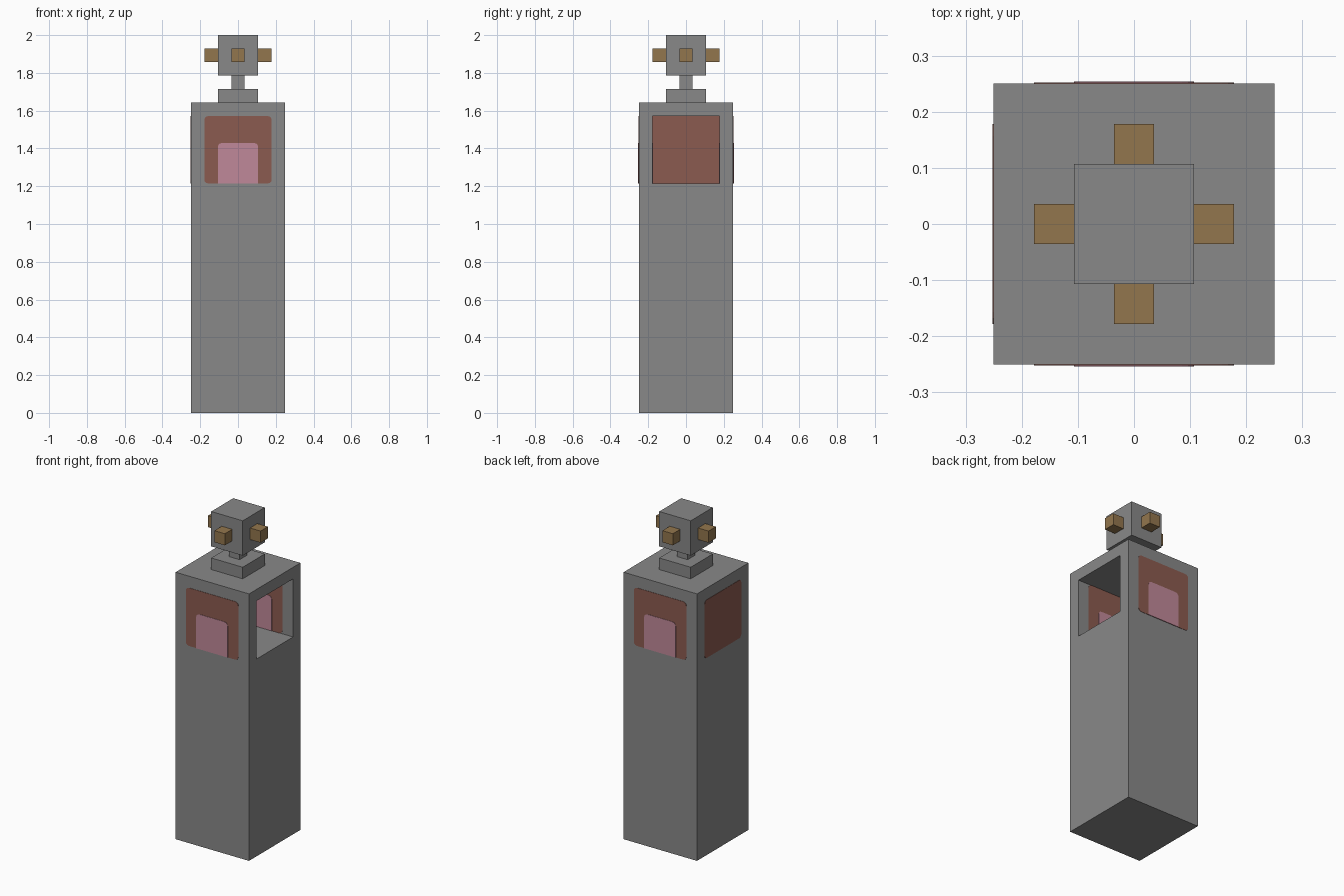
import bpy, bmesh
from math import pi, sin, cos
from mathutils import Matrix, Vector

cube = bpy.data.objects.get("Cube")
if cube:
    bpy.data.objects.remove(cube, do_unlink=True)

U = 1 / 14  # building unit: the model is 28 units tall


def material(name, rgb):
    m = bpy.data.materials.new(name)
    m.use_nodes = True
    m.diffuse_color = (*rgb, 1)
    m.node_tree.nodes["Principled BSDF"].inputs["Base Color"].default_value = (*rgb, 1)
    return m


GREY = material("stone grey", (0.25, 0.25, 0.25))
BROWN = material("red brown", (0.26, 0.105, 0.08))
PINK = material("pink", (0.53, 0.25, 0.32))
GOLD = material("dull gold", (0.29, 0.18, 0.075))


def finish(bm, name, *mats):
    bmesh.ops.recalc_face_normals(bm, faces=bm.faces)
    mesh = bpy.data.meshes.new(name)
    bm.to_mesh(mesh)
    bm.free()
    for m in mats:
        mesh.materials.append(m)
    obj = bpy.data.objects.new(name, mesh)
    bpy.context.collection.objects.link(obj)
    return obj


def box_mesh(half, z0, z1):
    bm = bmesh.new()
    bmesh.ops.create_cube(bm, size=1)
    bmesh.ops.scale(bm, vec=(2 * half * U, 2 * half * U, (z1 - z0) * U), verts=bm.verts)
    bmesh.ops.translate(bm, vec=(0, 0, (z0 + z1) / 2 * U), verts=bm.verts)
    return bm


def panel(name, half, z0, z1, r_low, r_top, mat, thick, angle, dist):
    """Thin rounded plate lying on a wall, turned about z to its side."""
    bm = bmesh.new()
    verts = []
    corners = [(1, z1, r_top, 0), (-1, z1, r_top, 1), (-1, z0, r_low, 2), (1, z0, r_low, 3)]
    for sx, z, r, quarter in corners:
        cz = z - r if quarter < 2 else z + r
        for i in range(4 if r else 1):
            a = (quarter + i / 3) * pi / 2
            x = sx * (half - r) + r * cos(a)
            verts.append(bm.verts.new((x * U, -dist * U, (cz + r * sin(a)) * U)))
    face = bm.faces.new(verts)
    out = bmesh.ops.extrude_face_region(bm, geom=[face])
    moved = [g for g in out["geom"] if isinstance(g, bmesh.types.BMVert)]
    bmesh.ops.translate(bm, vec=(0, -thick, 0), verts=moved)
    bm.transform(Matrix.Rotation(angle, 4, "Z"))
    return finish(bm, name, mat)


# Tower body with a chamber open on the left side
bm = box_mesh(3.5, 0, 23)
for co, no in (((0, 0, 17 * U), (0, 0, 1)), ((0, 0, 22 * U), (0, 0, 1)),
               ((0, -2.5 * U, 0), (0, 1, 0)), ((0, 2.5 * U, 0), (0, 1, 0))):
    side = [f for f in bm.faces if f.calc_center_median().x > 3.4 * U]
    geom = set(side)
    for f in side:
        geom.update(f.edges, f.verts)
    bmesh.ops.bisect_plane(bm, geom=list(geom), plane_co=co, plane_no=no)
centre = Vector((3.5 * U, 0, 19.5 * U))
opening = min(bm.faces, key=lambda f: (f.calc_center_median() - centre).length)
inner = bmesh.ops.extrude_discrete_faces(bm, faces=[opening])["faces"][0]
bmesh.ops.translate(bm, vec=(-6 * U, 0, 0), verts=inner.verts)
inner.material_index = 1
finish(bm, "tower_body", GREY, BROWN)

# Painted panels outside, and on the chamber walls inside
walls = [("front", 0, 3.5), ("back", pi, 3.5),
         ("inner_front", pi, -2.5), ("inner_back", 0, -2.5)]
for side, angle, dist in walls:
    panel(side + "_panel", 2.5, 17, 22, 0.3, 0.3, BROWN, 0.002, angle, dist)
    panel(side + "_arch", 1.5, 17, 20, 0, 0.3, PINK, 0.004, angle, dist)
panel("right_panel", 2.5, 17, 22, 0.3, 0.3, BROWN, 0.002, -pi / 2, 3.5)

# Stepped top
for name, half, z0, z1 in (("plinth", 1.5, 23, 24), ("neck", 0.5, 24, 25), ("head", 1.5, 25, 28)):
    finish(box_mesh(half, z0, z1), name, GREY)

# Four knobs around the head
for i, side in enumerate(("front", "left", "back", "right")):
    bm = box_mesh(0.5, 26, 27)
    bmesh.ops.translate(bm, vec=(0, -2 * U, 0), verts=bm.verts)
    bm.transform(Matrix.Rotation(i * pi / 2, 4, "Z"))
    finish(bm, side + "_knob", GOLD)
